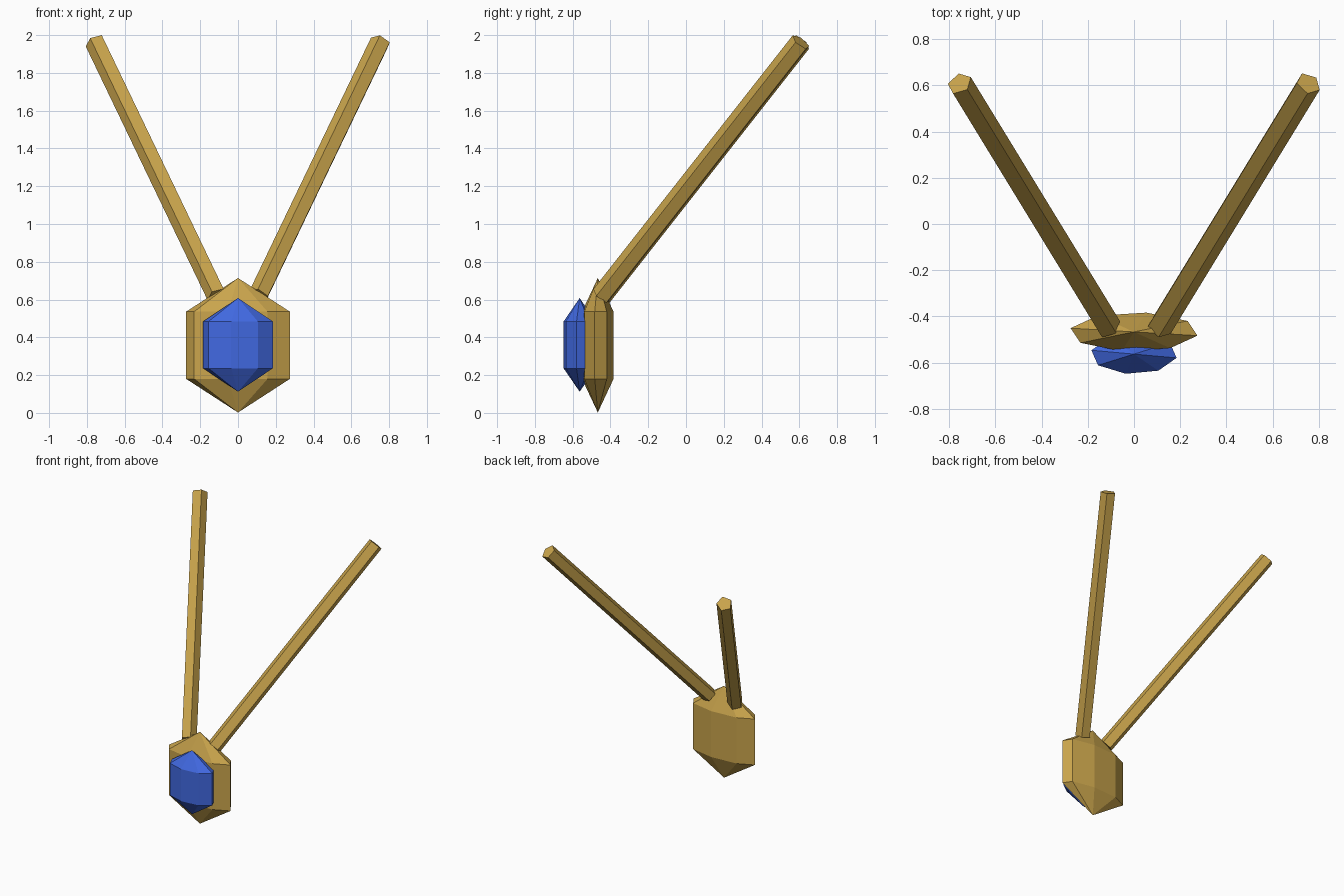
import bpy, bmesh, math
from mathutils import Vector, Matrix

cube = bpy.data.objects.get("Cube")
if cube:
    bpy.data.objects.remove(cube, do_unlink=True)


def make_material(name, rgb):
    mat = bpy.data.materials.new(name)
    mat.use_nodes = True
    mat.diffuse_color = (*rgb, 1)
    mat.node_tree.nodes["Principled BSDF"].inputs["Base Color"].default_value = (*rgb, 1)
    return mat


def add_object(name, bm, mat):
    bmesh.ops.recalc_face_normals(bm, faces=bm.faces)
    mesh = bpy.data.meshes.new(name)
    bm.to_mesh(mesh)
    bm.free()
    mesh.materials.append(mat)
    obj = bpy.data.objects.new(name, mesh)
    bpy.context.collection.objects.link(obj)
    return obj


def faceted_stone(name, center, radii, mat):
    """Flattened low-poly sphere with two rings between its poles."""
    bm = bmesh.new()
    bmesh.ops.create_uvsphere(bm, u_segments=8, v_segments=3, radius=1)
    bm.transform(Matrix.Translation(center) @ Matrix.Diagonal((*radii, 1))
                 @ Matrix.Rotation(math.radians(-11), 4, "Z"))
    return add_object(name, bm, mat)


def rod(name, start, end, radius, toward, mat, sides=5):
    """Straight prism whose first corner points toward the given direction."""
    start, end = Vector(start), Vector(end)
    axis = (end - start).normalized()
    toward = Vector(toward)
    u = (toward - axis * toward.dot(axis)).normalized()
    v = axis.cross(u)
    bm = bmesh.new()
    ring = []
    for i in range(sides):
        a = math.tau * i / sides
        ring.append(bm.verts.new(start + radius * (u * math.cos(a) + v * math.sin(a))))
    face = bm.faces.new(ring)
    result = bmesh.ops.extrude_face_region(bm, geom=[face], use_keep_orig=True)
    moved = [g for g in result["geom"] if isinstance(g, bmesh.types.BMVert)]
    bmesh.ops.translate(bm, verts=moved, vec=end - start)
    return add_object(name, bm, mat)


gold = make_material("warm gold", (0.584, 0.371, 0.072))
blue = make_material("royal blue", (0.053, 0.141, 0.753))

# Pendant: gold backing with a blue gem on its front
faceted_stone("pendant_setting", (0, -0.467, 0.358), (0.323, 0.098, 0.356), gold)
faceted_stone("pendant_gem", (0, -0.563, 0.36), (0.217, 0.1, 0.248), blue)

# Two chain rods spreading up and back
for name, side, toward in (("left_chain", 1, (-0.030, 0.048, -0.023)),
                           ("right_chain", -1, (-0.004, 0.048, -0.040))):
    rod(name, (side * 0.11, -0.447, 0.62), (side * 0.755, 0.608, 1.963),
        0.056, toward, gold)
